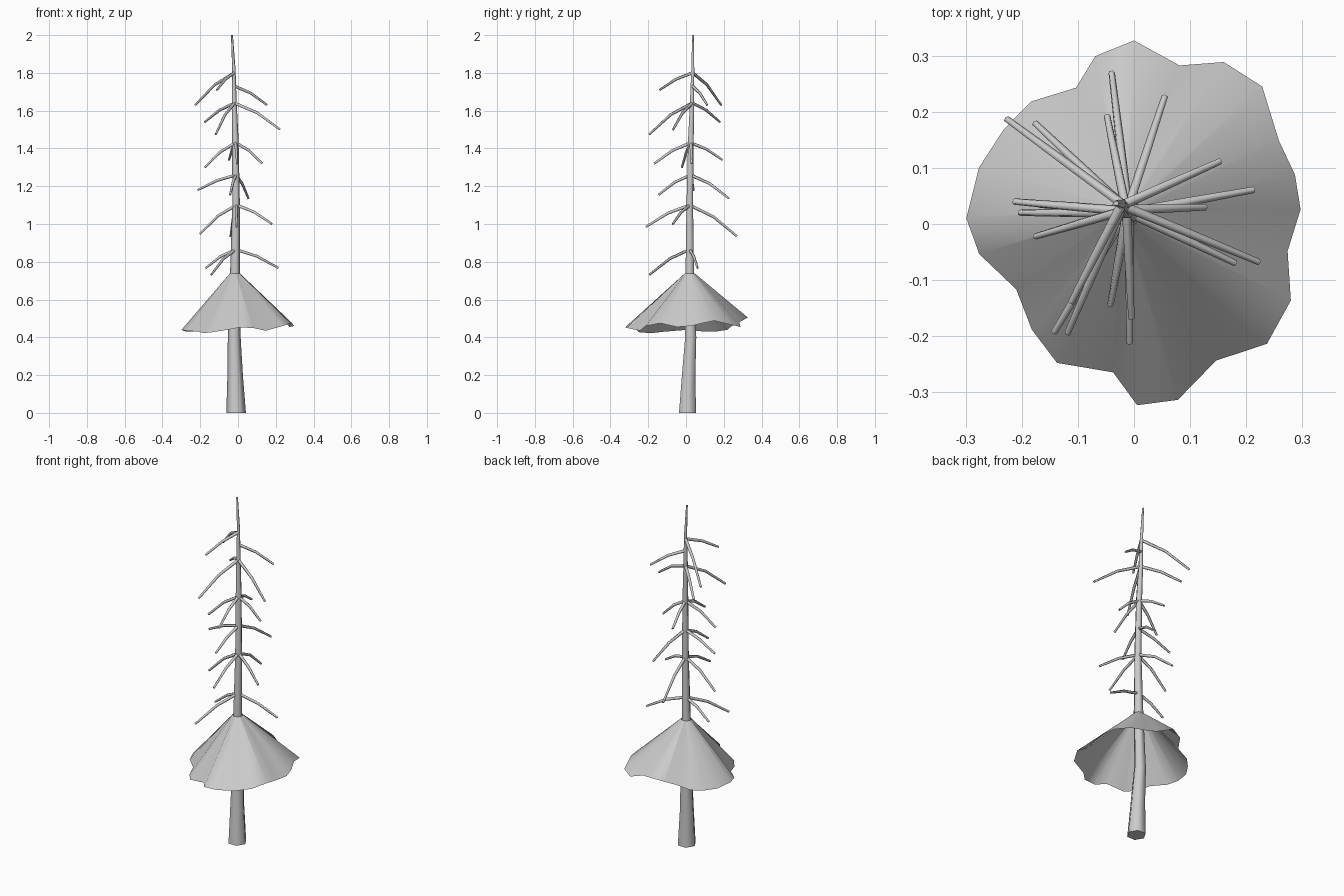
import bpy
import bmesh
from math import cos, sin, radians
from mathutils import Vector

default_cube = bpy.data.objects.get("Cube")
if default_cube:
    bpy.data.objects.remove(default_cube, do_unlink=True)

# One plain grey for the whole tree
grey = bpy.data.materials.new("plain_grey")
grey.use_nodes = True
colour = (0.6, 0.6, 0.6, 1)
grey.diffuse_color = colour
grey.node_tree.nodes["Principled BSDF"].inputs["Base Color"].default_value = colour


def finish(name, bm, angle):
    """Turn a bmesh into a smooth-shaded object with the grey material."""
    bmesh.ops.recalc_face_normals(bm, faces=bm.faces)
    mesh = bpy.data.meshes.new(name)
    bm.to_mesh(mesh)
    bm.free()
    mesh.materials.append(grey)
    obj = bpy.data.objects.new(name, mesh)
    bpy.context.collection.objects.link(obj)
    bpy.ops.object.select_all(action='DESELECT')
    obj.select_set(True)
    bpy.context.view_layer.objects.active = obj
    bpy.ops.object.shade_smooth_by_angle(angle=radians(angle))
    return obj


def bridge(bm, lower, upper):
    """Join two rings of vertices with quads."""
    count = len(lower)
    for i in range(count):
        j = (i + 1) % count
        bm.faces.new((lower[i], lower[j], upper[j], upper[i]))


def tube(name, points, radii, sides, angle):
    """Tapered tube through a short list of points, capped at both ends."""
    bm = bmesh.new()
    rings = []
    for k, (point, radius) in enumerate(zip(points, radii)):
        before = points[max(k - 1, 0)]
        after = points[min(k + 1, len(points) - 1)]
        along = (after - before).normalized()
        # End rings of upright tubes stay level
        if along.z > 0.9:
            along = Vector((0, 0, 1))
        across = along.cross(Vector((0, 1, 0))).normalized()
        other = along.cross(across)
        ring = []
        for i in range(sides):
            turn = radians(360 * i / sides)
            offset = across * cos(turn) + other * sin(turn)
            ring.append(bm.verts.new(point + offset * radius))
        rings.append(ring)
    for lower, upper in zip(rings, rings[1:]):
        bridge(bm, lower, upper)
    bm.faces.new(rings[0])
    bm.faces.new(rings[-1])
    return finish(name, bm, angle)


# Trunk: centre x, centre y, height, radius
trunk_path = [
    (-.01, .008, 0, .052), (-.015, .014, .2, .041), (-.02, .025, .4, .034),
    (-.016, .02, .74, .026), (-.01, .02, 1.1, .02), (-.014, .026, 1.45, .017),
    (-.02, .032, 1.64, .013), (-.022, .036, 1.82, .009), (-.032, .037, 2, .005),
]
tube("trunk", [Vector(p[:3]) for p in trunk_path], [p[3] for p in trunk_path], 6, 65)


def trunk_centre(height):
    """Point on the trunk's axis at a height."""
    for low, high in zip(trunk_path, trunk_path[1:]):
        if low[2] <= height <= high[2]:
            t = (height - low[2]) / (high[2] - low[2])
            return Vector(low[:3]).lerp(Vector(high[:3]), t)


# Bare branches: each tier has a start height and its branch tips
tiers = [
    (1.8, [(-.112, -.14, 1.71), (-.227, .187, 1.63)]),
    (1.73, [(.153, .112, 1.63)]),
    (1.64, [(.222, -.068, 1.5), (-.177, .18, 1.54), (-.118, -.195, 1.475)]),
    (1.43, [(.127, .03, 1.32), (-.005, -.168, 1.32), (-.048, .193, 1.34), (-.176, -.022, 1.3)]),
    (1.26, [(.055, .227, 1.135), (-.214, .04, 1.18), (-.042, -.145, 1.155)]),
    (1.1, [(.18, -.07, 1), (-.04, .27, .935), (-.203, .02, .947), (-.008, -.212, .985)]),
    (.865, [(.213, .061, .767), (-.172, .035, .767), (-.142, -.193, .732)]),
]
for tier, (height, tips) in enumerate(tiers, 1):
    for number, tip in enumerate(tips, 1):
        start, end = trunk_centre(height), Vector(tip)
        # Branches droop more steeply past the middle
        middle = start.lerp(end, .5)
        middle.z = start.z + (end.z - start.z) * .37
        tube(f"branch_{tier}_{number}", [start, middle, end], [.009, .008, .006], 5, 75)

# Foliage skirt: rim angle in degrees, radius, height
rim = [
    (90, .327, .505), (74, .294, .48), (61, .33, .455), (47, .335, .465),
    (30, .298, .488), (17, .3, .475), (5, .298, .46), (-10, .278, .455),
    (-26, .311, .475), (-42, .319, .46), (-59, .284, .435), (-76, .323, .45),
    (-89, .323, .452), (-98, .267, .443), (-119, .283, .427), (-134, .262, .422),
    (-151, .24, .43), (-169, .281, .435), (-182, .299, .44), (-200, .294, .43),
    (-216, .287, .432), (-230, .285, .44), (-247, .264, .46), (-257, .307, .49),
]
bm = bmesh.new()
neck = trunk_centre(.738)
lower, upper = [], []
for degrees, radius, height in rim:
    out = Vector((cos(radians(degrees)), sin(radians(degrees)), 0))
    lower.append(bm.verts.new(out * radius + Vector((0, 0, height))))
    upper.append(bm.verts.new(neck + out * .027))
bridge(bm, lower, upper)
finish("foliage_skirt", bm, 80)
